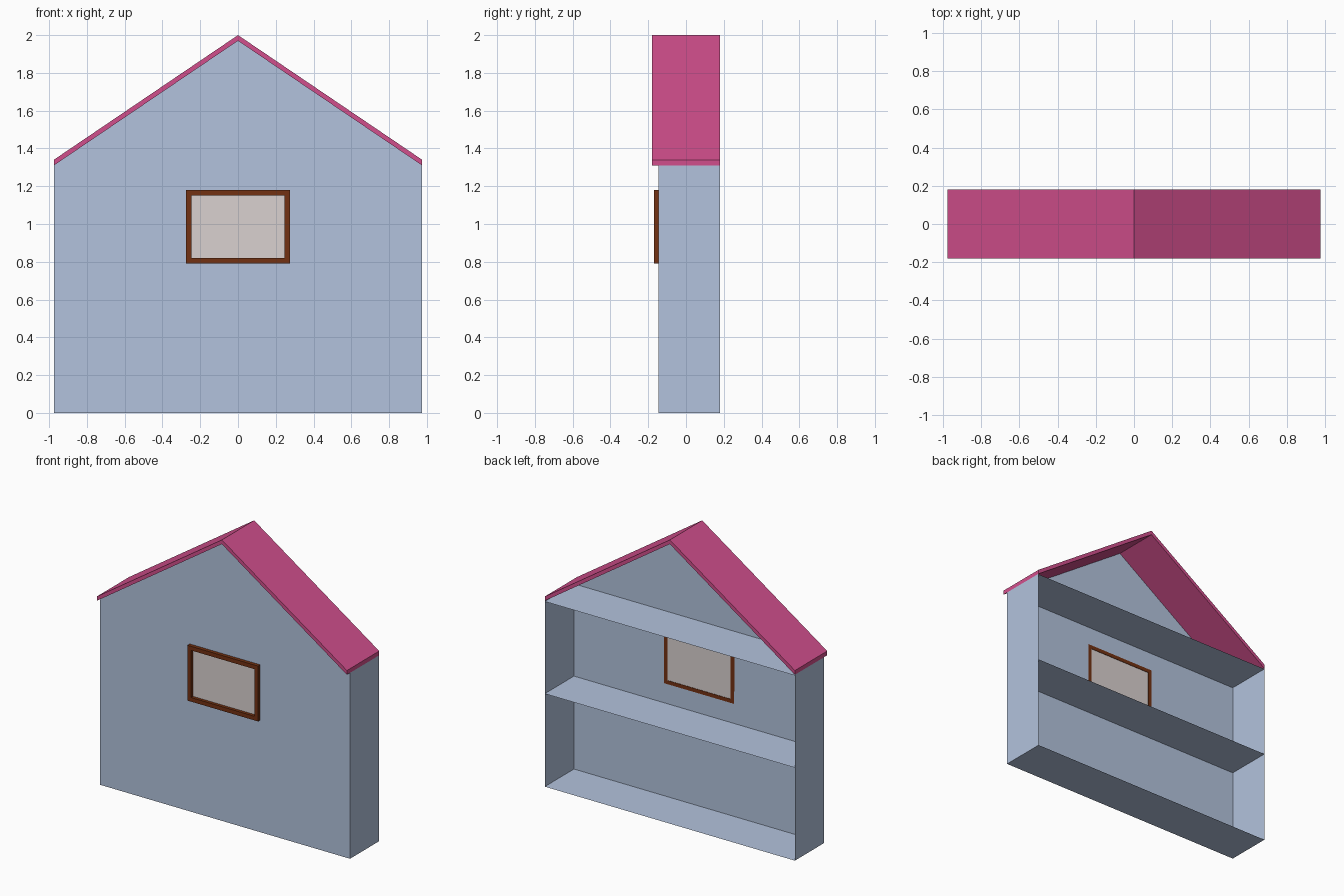
import bpy
import bmesh
from mathutils import Vector

cube = bpy.data.objects.get("Cube")
if cube:
    bpy.data.objects.remove(cube, do_unlink=True)


def material(name, rgb):
    m = bpy.data.materials.new(name)
    m.use_nodes = True
    m.diffuse_color = (*rgb, 1)
    bsdf = m.node_tree.nodes["Principled BSDF"]
    bsdf.inputs["Base Color"].default_value = (*rgb, 1)
    bsdf.inputs["Roughness"].default_value = 0.8
    return m


BLUE = material("wall blue", (0.449, 0.545, 0.724))
PINK = material("roof pink", (0.64, 0.078, 0.265))
BROWN = material("frame brown", (0.17, 0.031, 0.006))
GLASS = material("pane grey", (0.70, 0.64, 0.63))

W = 0.975                       # half width
FRONT, BACK = -0.145, 0.18      # wall depth
EAVE, PEAK, THICK = 1.31, 1.97, 0.03
MID_Z = 0.985                   # window centre height


def rect(half_w, half_h):
    return [(sx * half_w, MID_Z + sz * half_h)
            for sx, sz in ((-1, -1), (1, -1), (1, 1), (-1, 1))]


def finish(name, bm, mat):
    mesh = bpy.data.meshes.new(name)
    bm.to_mesh(mesh)
    bm.free()
    mesh.materials.append(mat)
    ob = bpy.data.objects.new(name, mesh)
    bpy.context.collection.objects.link(ob)
    return ob


def profile(name, loops, y, mat, depth=0.0):
    """Fill x-z outlines (the first outer, the rest holes), optionally extruded along y."""
    bm = bmesh.new()
    edges = []
    for loop in loops:
        vs = [bm.verts.new((x, y, z)) for x, z in loop]
        edges += [bm.edges.new((a, b)) for a, b in zip(vs, vs[1:] + vs[:1])]
    bmesh.ops.triangle_fill(bm, edges=edges, use_beauty=True, normal=Vector((0, -1, 0)))
    if depth:
        geo = bmesh.ops.extrude_face_region(bm, geom=bm.faces[:], use_keep_orig=True)
        moved = [v for v in geo["geom"] if isinstance(v, bmesh.types.BMVert)]
        bmesh.ops.translate(bm, verts=moved, vec=(0, depth, 0))
        bmesh.ops.recalc_face_normals(bm, faces=bm.faces[:])
    return finish(name, bm, mat)


def sheet(name, a, b, mat):
    """Thin sheet running in depth between two x-z points."""
    bm = bmesh.new()
    bm.faces.new([bm.verts.new(p) for p in (
        (a[0], FRONT, a[1]), (b[0], FRONT, b[1]),
        (b[0], BACK, b[1]), (a[0], BACK, a[1]))])
    return finish(name, bm, mat)


# Gabled front wall with the window opening
gable = [(-W, 0), (W, 0), (W, EAVE), (0, PEAK), (-W, EAVE)]
profile("front_wall", [gable, rect(0.272, 0.192)], FRONT, BLUE)

# Side walls and shelves
sheet("right_wall", (-W, EAVE), (-W, 0), BLUE)
sheet("left_wall", (W, 0), (W, EAVE), BLUE)
for name, z in (("floor", 0), ("middle_shelf", 0.655), ("attic_floor", 1.305)):
    sheet(name, (-W, z), (W, z), BLUE)

# Pitched roof, overhanging the front
roof = [(-W, EAVE), (0, PEAK), (W, EAVE),
        (W, EAVE + THICK), (0, PEAK + THICK), (-W, EAVE + THICK)]
profile("roof", [roof], -BACK, PINK, 2 * BACK)

# Window frame and pane
profile("window_frame", [rect(0.275, 0.195), rect(0.246, 0.166)], -0.17, BROWN, 0.025)
profile("window_pane", [rect(0.246, 0.166)], FRONT - 0.003, GLASS)
